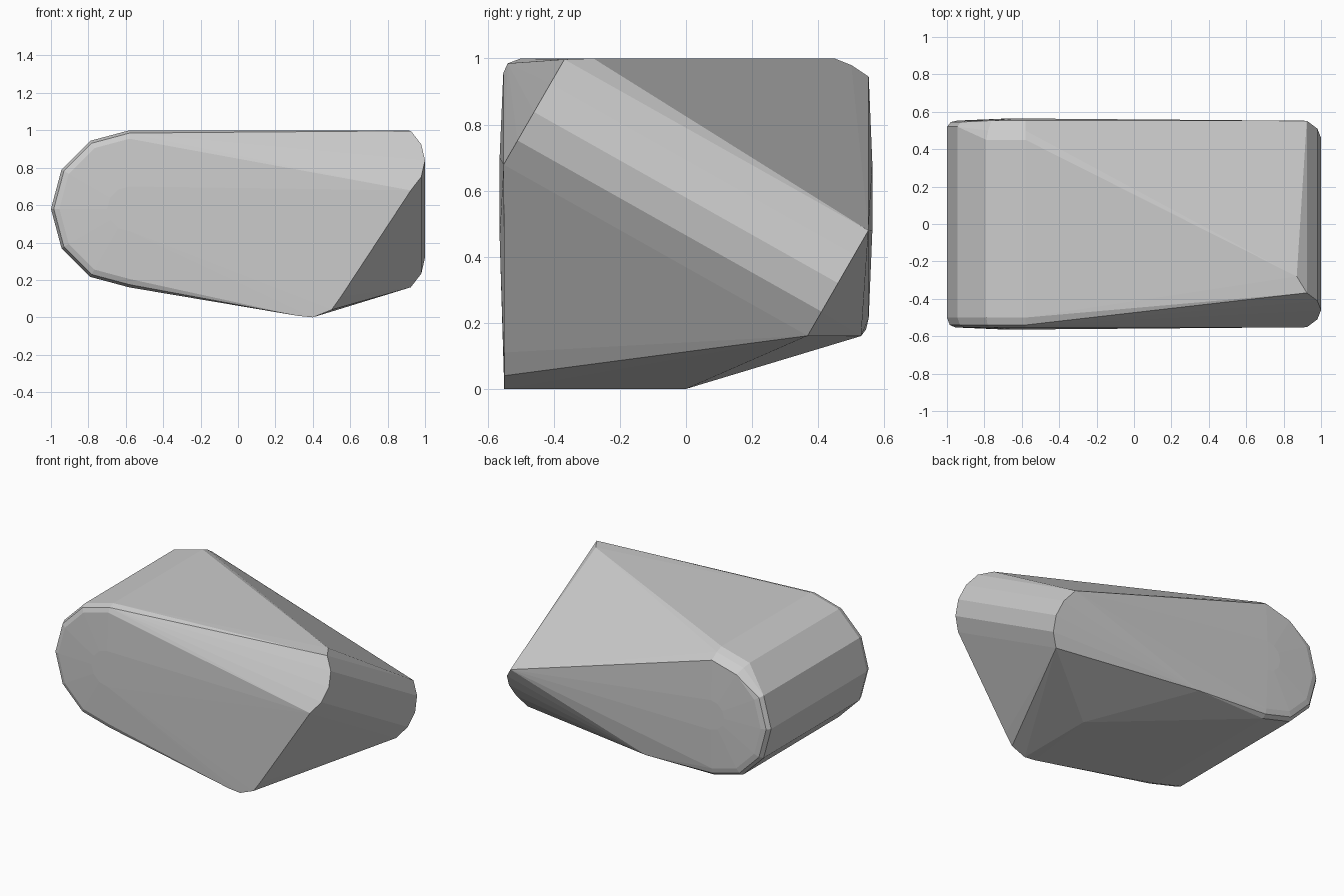
import bpy, bmesh
from math import sin, cos, radians

if "Cube" in bpy.data.objects:
    bpy.data.objects.remove(bpy.data.objects["Cube"])

points = []

def left_ring(y, r, top_y=None):
    """12-sided ring around the left end; the crown may be set further in."""
    for i in range(7):
        a = radians(90 + 30 * i)
        yy = top_y if top_y is not None and i < 2 else y
        points.append((-0.58 + r * cos(a), yy, 0.58 + r * sin(a)))

# rounded left end, front rim and slightly domed face
left_ring(-0.50, 0.42)
left_ring(-0.54, 0.405)
left_ring(-0.553, 0.375)
left_ring(-0.564, 0.12)

# rounded left end, back rim with a wider chamfer at the crown
left_ring(0.52, 0.42, 0.45)
left_ring(0.545, 0.40, 0.50)
left_ring(0.553, 0.365)
left_ring(0.564, 0.10)

# slanted rounded right edge, running from front top to back bottom
for yc, zc in ((-0.46, 0.838), (0.46, 0.32)):
    for i in range(-2, 3):
        a = radians(22.5 * i)
        t = 0.26 * sin(a)
        points.append((0.74 + 0.26 * cos(a), yc + 0.5 * t, min(1.0, zc + 0.866 * t)))
points.append((0.87, -0.28, 1.0))

# keel along the front bottom and the back bottom corner
for x, z in ((0.32, 0.008), (0.40, 0.0), (0.50, 0.04), (0.55, 0.11)):
    points.append((x, -0.55, z))
points += [(0.40, 0.0, 0.0), (-0.07, 0.53, 0.16)]

# wrap everything in one faceted hull
bm = bmesh.new()
for p in points:
    bm.verts.new(p)
bmesh.ops.remove_doubles(bm, verts=bm.verts[:], dist=0.001)
bmesh.ops.convex_hull(bm, input=bm.verts[:])
loose = [v for v in bm.verts if not v.link_faces]
bmesh.ops.delete(bm, geom=loose, context='VERTS')
bmesh.ops.recalc_face_normals(bm, faces=bm.faces[:])
mesh = bpy.data.meshes.new("faceted_block")
bm.to_mesh(mesh)
bm.free()
obj = bpy.data.objects.new("faceted_block", mesh)
bpy.context.collection.objects.link(obj)
